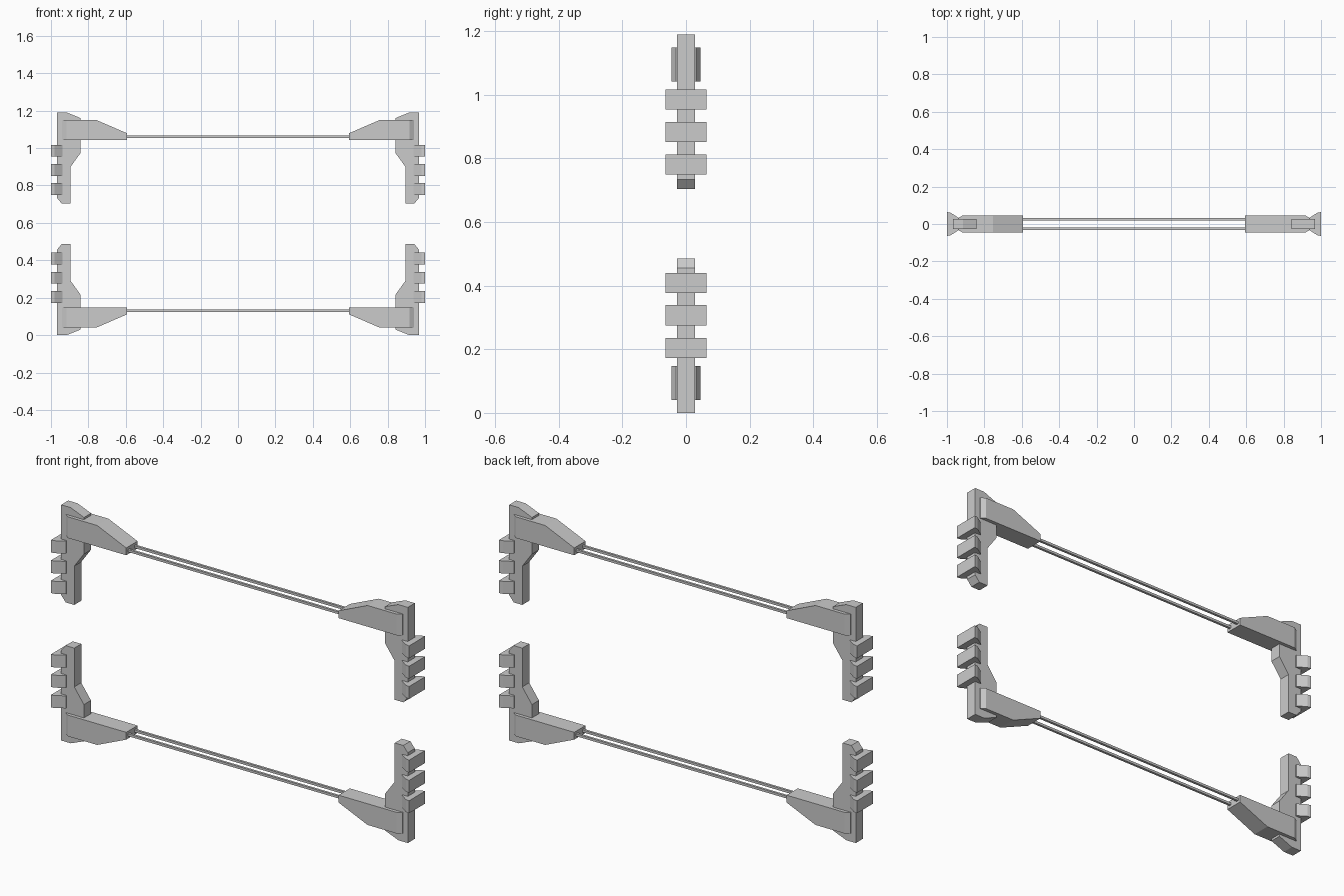
import bpy, bmesh
from mathutils import Vector

if "Cube" in bpy.data.objects:
    bpy.data.objects.remove(bpy.data.objects["Cube"])

MID = 0.595  # everything is mirrored about this height


def prism(name, pts, to3d, depth, axes, tweak=None):
    """Extrude a flat profile along `depth`, then mirror it about the model centre."""
    bm = bmesh.new()
    face = bm.faces.new([bm.verts.new(to3d(a, b)) for a, b in pts])
    ext = bmesh.ops.extrude_face_region(bm, geom=[face])
    bmesh.ops.translate(bm, vec=depth, verts=[v for v in ext["geom"] if isinstance(v, bmesh.types.BMVert)])
    bmesh.ops.translate(bm, vec=(0, 0, -MID), verts=bm.verts)
    if tweak:
        tweak(bm)
    bmesh.ops.recalc_face_normals(bm, faces=bm.faces)
    mesh = bpy.data.meshes.new(name)
    bm.to_mesh(mesh)
    bm.free()
    obj = bpy.data.objects.new(name, mesh)
    obj.location.z = MID
    bpy.context.collection.objects.link(obj)
    mod = obj.modifiers.new("mirror", "MIRROR")
    mod.use_axis = axes
    mod.use_mirror_merge = False
    return obj


def side_profile(name, pts, half, tweak=None):
    return prism(name, pts, lambda x, z: (x, -half, z), Vector((0, 2 * half, 0)), (True, False, True), tweak)


# Upright corner posts
side_profile("corner_post", [(0.968, 1.19), (0.915, 1.19), (0.841, 1.16), (0.841, 0.975), (0.895, 0.9),
                             (0.895, 0.704), (0.943, 0.704), (0.968, 0.734)], 0.028)


# Tapered arms with chamfered outer ends
def chamfer_end(bm):
    bmesh.ops.bisect_plane(bm, geom=bm.verts[:] + bm.edges[:] + bm.faces[:],
                           plane_co=(0.918, 0, 0), plane_no=(1, 0, 0))
    for v in bm.verts:
        if v.co.x > 0.93:
            v.co.y *= 0.031 / 0.045


side_profile("arm", [(0.94, 1.149), (0.755, 1.149), (0.593, 1.079), (0.593, 1.042), (0.94, 1.042)],
             0.045, chamfer_end)

# Flared clips on the outer faces of the posts
clip = [(1.0, 0.064), (0.98, 0.06), (0.938, 0.033), (0.938, -0.033), (0.98, -0.06), (1.0, -0.064)]
for i, z in enumerate((0.986, 0.883, 0.781)):
    prism(f"clip_{i + 1}", clip, lambda x, y, z=z: (x, y, z - 0.0315), Vector((0, 0, 0.063)),
          (True, False, True))

# Twin thin rods joining the arms
prism("rod", [(0.02, 1.054), (0.032, 1.054), (0.032, 1.066), (0.02, 1.066)],
      lambda y, z: (-0.61, y, z), Vector((1.22, 0, 0)), (False, True, True))
